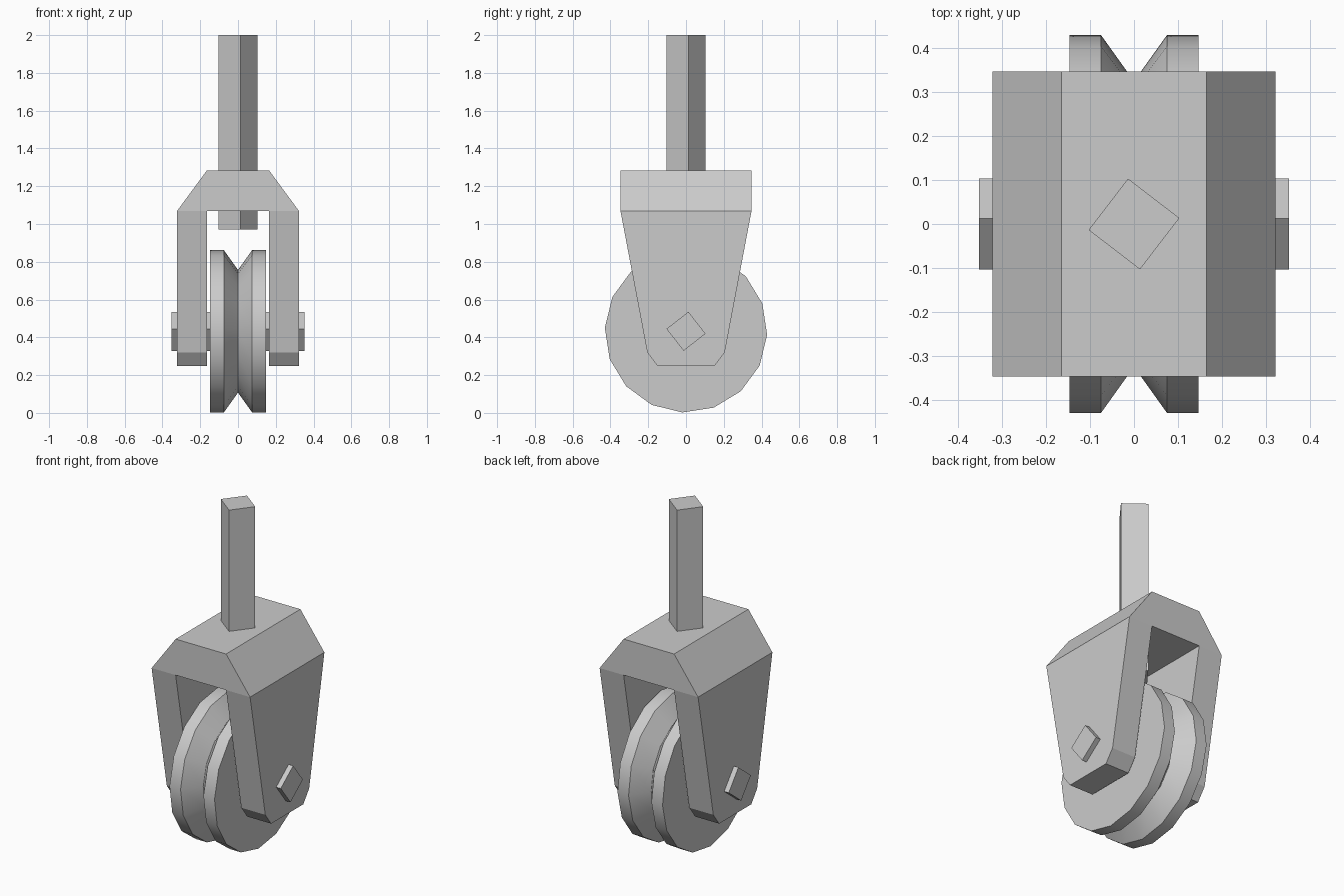
import bpy, bmesh, math
from mathutils import Vector

cube = bpy.data.objects.get("Cube")
if cube:
    bpy.data.objects.remove(cube, do_unlink=True)

grey = bpy.data.materials.new("plain_grey")
grey.use_nodes = True
grey.diffuse_color = (0.6, 0.6, 0.6, 1)
grey.node_tree.nodes["Principled BSDF"].inputs["Base Color"].default_value = (0.6, 0.6, 0.6, 1)


def skin(name, rings, smooth=False):
    """Join a row of matching rings into a closed solid with end caps."""
    bm = bmesh.new()
    loops = [[bm.verts.new(p) for p in ring] for ring in rings]
    for a, b in zip(loops, loops[1:]):
        for i in range(len(a)):
            j = (i + 1) % len(a)
            bm.faces.new((a[i], a[j], b[j], b[i]))
    bm.faces.new(loops[0])
    bm.faces.new(loops[-1])
    bmesh.ops.recalc_face_normals(bm, faces=bm.faces)
    mesh = bpy.data.meshes.new(name)
    bm.to_mesh(mesh)
    bm.free()
    mesh.materials.append(grey)
    ob = bpy.data.objects.new(name, mesh)
    bpy.context.collection.objects.link(ob)
    if smooth:
        bpy.ops.object.select_all(action='DESELECT')
        ob.select_set(True)
        bpy.context.view_layer.objects.active = ob
        bpy.ops.object.shade_smooth_by_angle(angle=math.radians(30))
    return ob


def circle(radius, sides, phase):
    angles = [math.radians(phase) + math.tau * i / sides for i in range(sides)]
    return [(radius * math.cos(a), radius * math.sin(a)) for a in angles]


HUB = 0.432  # height of the wheel centre

# Grooved wheel turning about x
groove = [(-0.147, 0.43), (-0.075, 0.43), (0, 0.325), (0.075, 0.43), (0.147, 0.43)]
skin("wheel", [[Vector((x, y, HUB + z)) for y, z in circle(r, 16, -2.5)]
               for x, r in groove], smooth=True)

# Square axle through wheel and legs
skin("axle", [[Vector((x, y, HUB + z)) for y, z in circle(0.104, 4, -7)]
              for x in (-0.352, 0.352)])

# Square stem passing down through the crown
skin("stem", [[Vector((x, y, z)) for x, y in circle(0.104, 4, 7.5)]
              for z in (0.97, 2.0)])

# Bevelled crown of the fork
crown = [(-0.322, 1.07), (0.322, 1.07), (0.165, 1.283), (-0.165, 1.283)]
skin("fork_crown", [[Vector((x, y, z)) for x, z in crown] for y in (-0.347, 0.347)])

# Tapered legs with clipped lower corners
half = [(0.347, 1.07), (0.205, 0.32), (0.15, 0.247)]
leg = half + [(-y, z) for y, z in reversed(half)]
for side, name in ((1, "left_leg"), (-1, "right_leg")):
    skin(name, [[Vector((side * x, y, z)) for y, z in leg] for x in (0.165, 0.322)])
